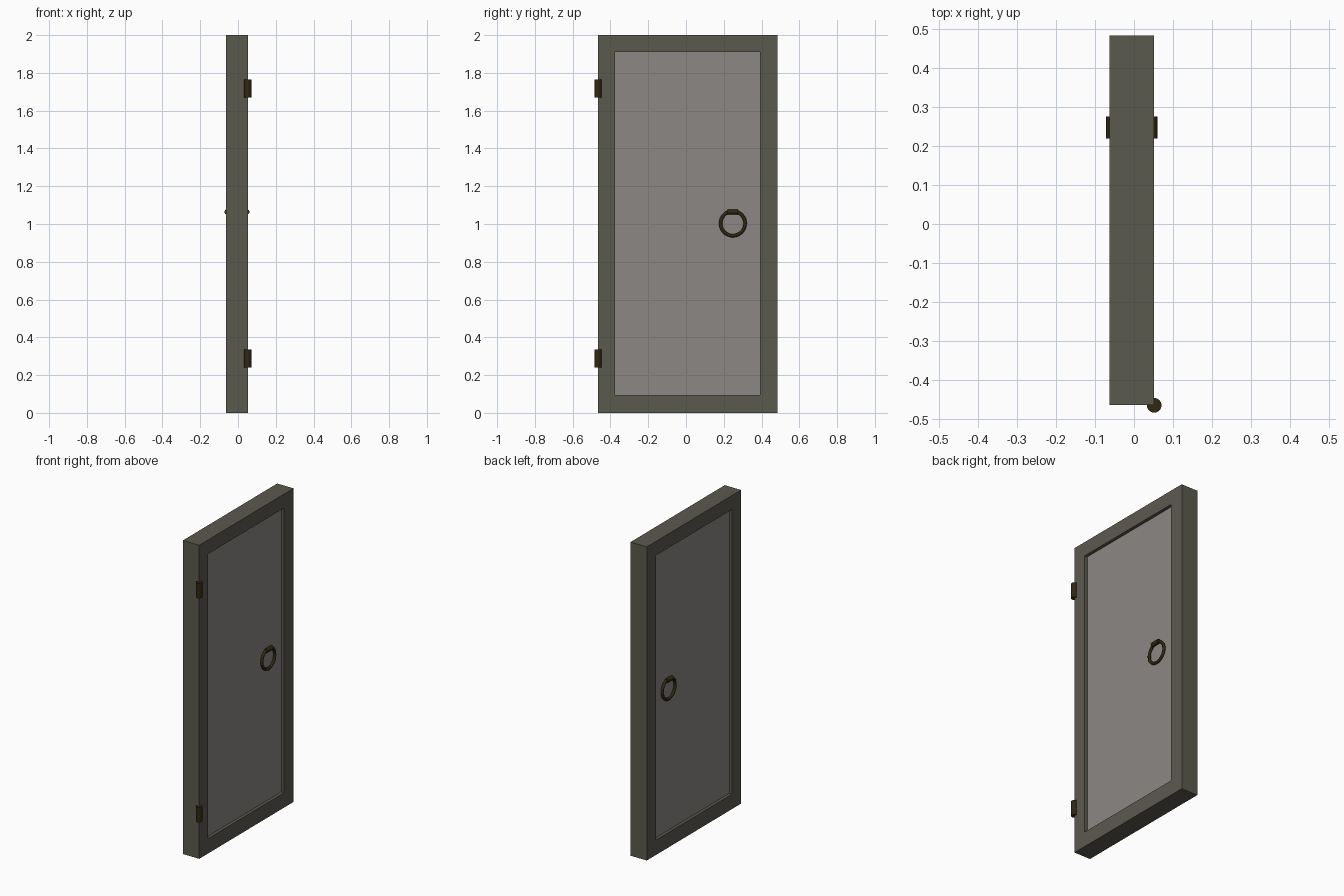
import bpy, bmesh, math
from mathutils import Matrix, Vector

if "Cube" in bpy.data.objects:
    bpy.data.objects.remove(bpy.data.objects["Cube"])


def material(name, rgb):
    m = bpy.data.materials.new(name)
    m.diffuse_color = (*rgb, 1)
    m.use_nodes = True
    m.node_tree.nodes["Principled BSDF"].inputs["Base Color"].default_value = m.diffuse_color
    return m


FRAME = material("grey brown frame", (0.105, 0.10, 0.078))
PANEL = material("pale grey panel", (0.265, 0.245, 0.233))
IRON = material("dark bronze", (0.03, 0.02, 0.006))


def finish(bm, name, mat, smooth=False):
    mesh = bpy.data.meshes.new(name)
    bmesh.ops.recalc_face_normals(bm, faces=bm.faces)
    bm.to_mesh(mesh)
    bm.free()
    mesh.materials.append(mat)
    ob = bpy.data.objects.new(name, mesh)
    bpy.context.collection.objects.link(ob)
    if smooth:
        bpy.ops.object.select_all(action='DESELECT')
        ob.select_set(True)
        bpy.context.view_layer.objects.active = ob
        bpy.ops.object.shade_smooth_by_angle(angle=math.radians(40))
    return ob


def box(name, lo, hi, mat):
    lo, hi = Vector(lo), Vector(hi)
    bm = bmesh.new()
    bmesh.ops.create_cube(bm, size=1, matrix=Matrix.Translation((lo + hi) / 2)
                          @ Matrix.Diagonal((*(hi - lo), 1)))
    return finish(bm, name, mat)


def cylinder(name, centre, r, length, rot, mat, sides=16):
    bm = bmesh.new()
    bmesh.ops.create_cone(bm, cap_ends=True, segments=sides, radius1=r, radius2=r,
                          depth=length, matrix=Matrix.Translation(centre) @ rot)
    return finish(bm, name, mat, True)


X0, X1, Y0, Y1 = -0.063, 0.052, -0.465, 0.485
PY0, PY1, PZ0, PZ1 = -0.375, 0.391, 0.095, 1.91

# Door frame: one rectangular ring, joined at its corners
bm = bmesh.new()
outer = [(Y0, 0), (Y1, 0), (Y1, 2), (Y0, 2)]
inner = [(PY0, PZ0), (PY1, PZ0), (PY1, PZ1), (PY0, PZ1)]
loops = [[bm.verts.new((x, y, z)) for y, z in pts]
         for x, pts in ((X0, outer), (X1, outer), (X1, inner), (X0, inner))]
for i in range(4):
    a, b = loops[i], loops[(i + 1) % 4]
    for k in range(4):
        n = (k + 1) % 4
        bm.faces.new((a[k], a[n], b[n], b[k]))
finish(bm, "door_frame", FRAME)

# Recessed panel
box("door_panel", (X0 + 0.02, PY0, PZ0), (X1 - 0.02, PY1, PZ1), PANEL)

# Hinge barrels on the corner
for label, z in (("lower", 0.288), ("upper", 1.718)):
    cylinder(label + "_hinge", (X1, -0.466, z), 0.019, 0.095, Matrix(), IRON)

# Ring pulls with a mount, one on each face
for label, s in (("right", 1), ("left", -1)):
    mid = (X0 + X1) / 2
    ring_x = mid + s * 0.046
    bpy.ops.mesh.primitive_torus_add(major_segments=32, minor_segments=10,
                                     major_radius=0.065, minor_radius=0.009,
                                     location=(ring_x, 0.248, 1.003),
                                     rotation=(0, math.pi / 2, 0))
    ring = bpy.context.object
    ring.name = label + "_ring_pull"
    ring.data.materials.append(IRON)
    bpy.ops.object.shade_smooth_by_angle(angle=math.radians(60))
    cylinder(label + "_ring_mount", (mid + s * 0.052, 0.248, 1.064), 0.014, 0.057,
             Matrix.Rotation(math.pi / 2, 4, 'X'), IRON)
